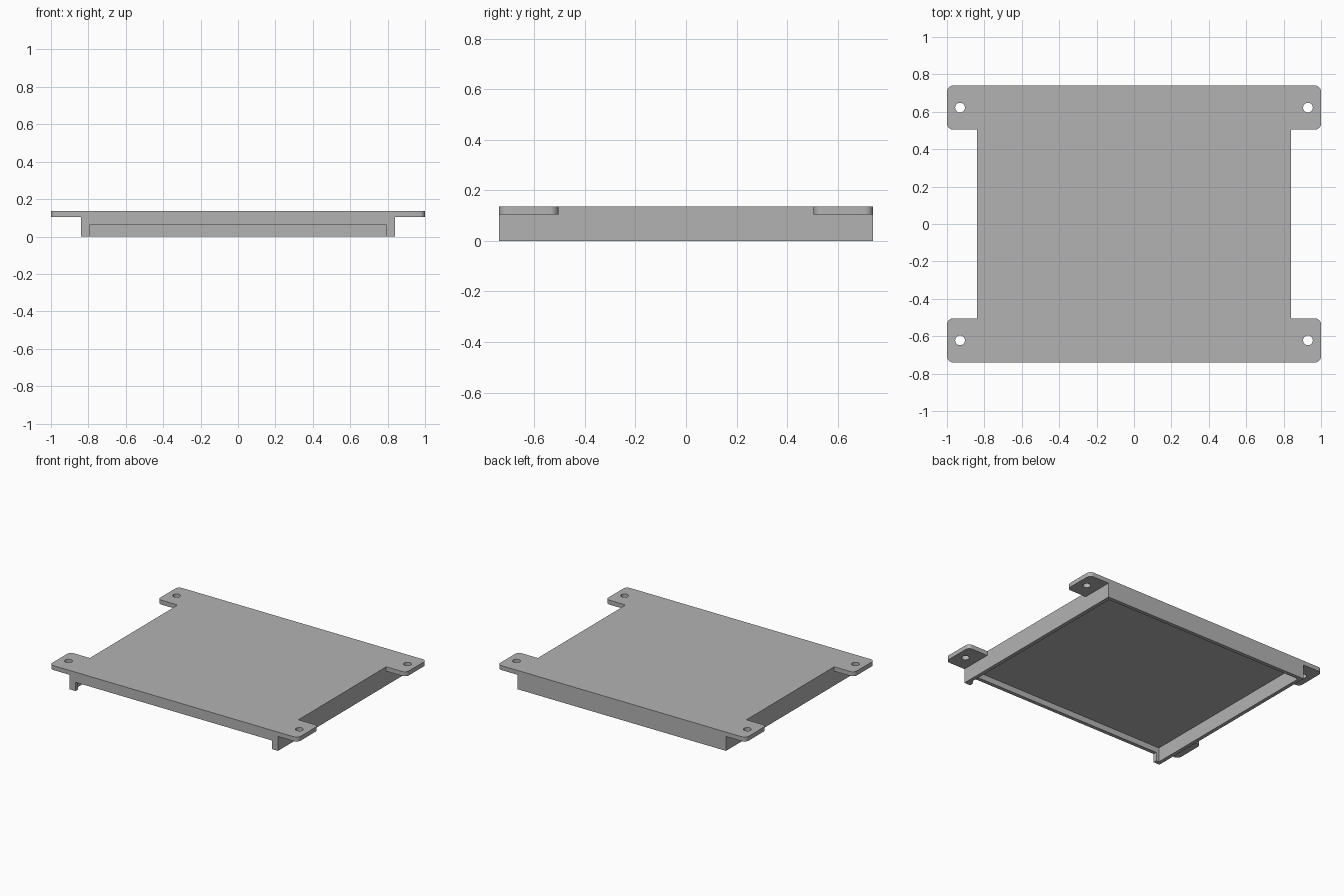
import bpy, bmesh, math

if "Cube" in bpy.data.objects:
    bpy.data.objects.remove(bpy.data.objects["Cube"])

W, D, H = 1.0, 0.74, 0.137        # half width, half depth, height
BODY_X, EAR_Y = 0.84, 0.505       # body half width, inner edge of ears
PLATE_Z, SLOT_Z = 0.105, 0.063    # underside of top plate, top of front slot
WALL, SLOT_X, R = 0.027, 0.79, 0.032

grey = bpy.data.materials.new("grey plastic")
grey.diffuse_color = (0.45, 0.45, 0.45, 1)
grey.use_nodes = True
grey.node_tree.nodes["Principled BSDF"].inputs["Base Color"].default_value = grey.diffuse_color


def prism(name, pts, z0, z1):
    """Extrude a closed outline from z0 to z1."""
    bm = bmesh.new()
    face = bm.faces.new([bm.verts.new((x, y, z0)) for x, y in pts])
    ext = bmesh.ops.extrude_face_region(bm, geom=[face])
    top = [v for v in ext["geom"] if isinstance(v, bmesh.types.BMVert)]
    bmesh.ops.translate(bm, verts=top, vec=(0, 0, z1 - z0))
    bmesh.ops.recalc_face_normals(bm, faces=bm.faces)
    mesh = bpy.data.meshes.new(name)
    bm.to_mesh(mesh)
    bm.free()
    mesh.materials.append(grey)
    ob = bpy.data.objects.new(name, mesh)
    bpy.context.collection.objects.link(ob)
    return ob


def rect(x0, x1, y0, y1):
    return [(x0, y0), (x1, y0), (x1, y1), (x0, y1)]


def arc(cx, cy, r, a0, a1, n):
    return [(cx + r * math.cos(math.radians(a0 + (a1 - a0) * i / n)),
             cy + r * math.sin(math.radians(a0 + (a1 - a0) * i / n)))
            for i in range(n + 1)]


def combine(ob, tool, operation):
    """Apply a boolean and discard the tool object."""
    mod = ob.modifiers.new(operation.lower(), 'BOOLEAN')
    mod.operation, mod.solver, mod.object = operation, 'EXACT', tool
    bpy.context.view_layer.objects.active = ob
    bpy.ops.object.modifier_apply(modifier=mod.name)
    bpy.data.objects.remove(tool)


# Top plate: a quarter outline of one rounded ear, mirrored to four corners
quarter = ([(BODY_X, EAR_Y)] + arc(W - R, EAR_Y + R, R, -90, 0, 8)
           + arc(W - R, D - R, R, 0, 90, 8))
right = [(x, -y) for x, y in reversed(quarter)] + quarter
outline = right + [(-x, y) for x, y in reversed(right)]
cover = prism("cover", outline, PLATE_Z, H)

# Body below the plate, hollowed from underneath
combine(cover, prism("body", rect(-BODY_X, BODY_X, -D, D), 0, H), 'UNION')
combine(cover, prism("cavity", rect(WALL - BODY_X, BODY_X - WALL, WALL - D, D - WALL),
                     -0.1, PLATE_Z), 'DIFFERENCE')

# Wide slot through the front wall
combine(cover, prism("slot", rect(-SLOT_X, SLOT_X, -D - 0.1, -D + 0.1),
                     -0.1, SLOT_Z), 'DIFFERENCE')

# Screw holes in the ears
for sx in (-1, 1):
    for sy in (-1, 1):
        circle = arc(sx * 0.93, sy * 0.622, 0.026, 0, 360, 32)[:-1]
        combine(cover, prism("hole", circle, 0, 0.3), 'DIFFERENCE')

# Smooth the rounded corners and holes, keep other edges sharp
cover.select_set(True)
bpy.context.view_layer.objects.active = cover
bpy.ops.object.shade_smooth_by_angle(angle=math.radians(30))
